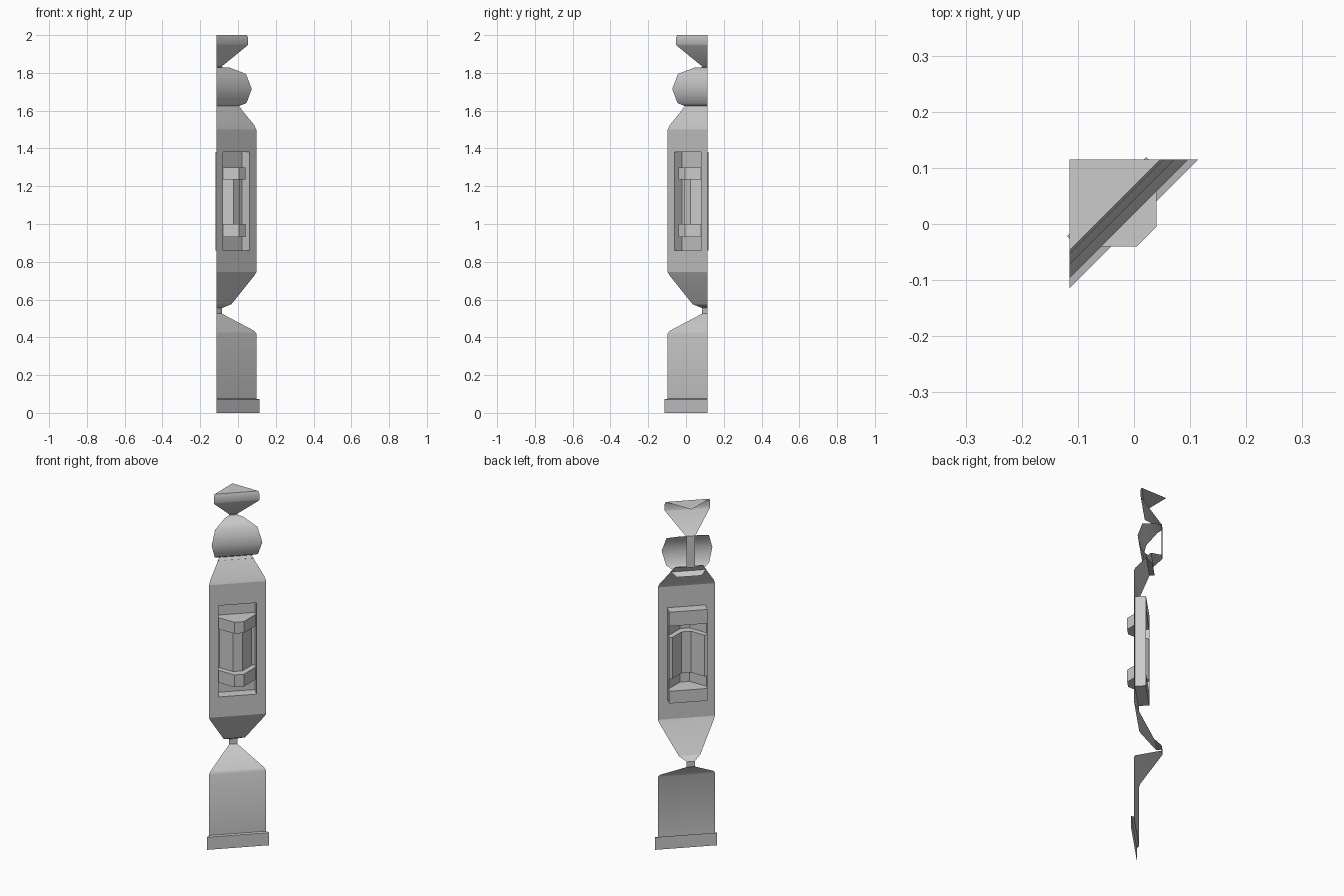
import bpy, bmesh, math

if "Cube" in bpy.data.objects:
    bpy.data.objects.remove(bpy.data.objects["Cube"])

S = math.sqrt(2)


def P(u, v, z):
    """u runs along the diagonal panel, v points outward from it."""
    return ((u + v) / S, (u - v) / S, z)


def build(name, quads, angle=30):
    bm = bmesh.new()
    for q in quads:
        bm.faces.new([bm.verts.new(P(*c)) for c in q])
    bmesh.ops.remove_doubles(bm, verts=bm.verts, dist=0.0002)
    bmesh.ops.dissolve_degenerate(bm, edges=bm.edges, dist=0.0001)
    me = bpy.data.meshes.new(name)
    bm.to_mesh(me)
    bm.free()
    ob = bpy.data.objects.new(name, me)
    bpy.context.collection.objects.link(ob)
    bpy.ops.object.select_all(action='DESELECT')
    ob.select_set(True)
    bpy.context.view_layer.objects.active = ob
    bpy.ops.object.shade_smooth_by_angle(angle=math.radians(angle))
    return ob


def side(r):
    """Half width and outward offset of a quarter facet of radius r."""
    return r / S, (r - 0.23) / S


def facet(profile):
    """One side of a four-sided turned shape from (radius, z) points."""
    quads = []
    for (r0, z0), (r1, z1) in zip(profile, profile[1:]):
        (a, va), (b, vb) = side(r0), side(r1)
        quads.append([(-a, va, z0), (a, va, z0), (b, vb, z1), (-b, vb, z1)])
    return quads


# plinth, lower post and thin neck
build("base_plinth", facet([(.23, 0), (.23, .072), (.212, .075)]))
build("lower_post", facet([(.212, .075), (.212, .42), (.2, .435), (.03, .525)]))
build("lower_neck", facet([(.03, .525), (.03, .555)]))

# main body, with a rectangular opening in its flat middle
R = .212
W, V = side(R)
us = [-W, -.1, .1, W]
zs = [.745, .86, 1.38, 1.50]
body = facet([(.03, .555), (.08, .575), (.2, .725), (R, .745)])
for i in range(3):
    for j in range(3):
        if (i, j) != (1, 1):
            body.append([(us[i], V, zs[j]), (us[i + 1], V, zs[j]),
                         (us[i + 1], V, zs[j + 1]), (us[i], V, zs[j + 1])])
body += facet([(R, 1.50), (.2, 1.525), (.122, 1.62)])
build("main_body", body)

# recess lining, back strips and projecting faceted insert, lofted in rows
B = -.069
rim = [(-.1, V), (-.1, V), (-.025, V), (.025, V), (.1, V), (.1, V)]
back = [(u, B) for u, _ in rim]
cap = [(-.1, B), (-.1, -.043), (-.025, .032), (.025, .032), (.1, -.043), (.1, B)]
core = [(-.1, B), (-.084, B), (-.025, -.01), (.025, -.01), (.084, B), (.1, B)]
rows = [(rim, .86), (back, .86), (back, .93), (cap, .93), (cap, 1.0), (core, 1.0),
        (core, 1.235), (cap, 1.235), (cap, 1.3), (back, 1.3), (back, 1.38), (rim, 1.38)]
quads = []
for (p, z0), (q, z1) in zip(rows, rows[1:]):
    for k in range(5):
        quads.append([(*p[k], z0), (*p[k + 1], z0), (*q[k + 1], z1), (*q[k], z1)])
build("recess_insert", quads)
build("recess_sides", [
    [(-.1, V, .86), (-.1, B, .86), (-.1, B, 1.38), (-.1, V, 1.38)],
    [(.1, B, .86), (.1, V, .86), (.1, V, 1.38), (.1, B, 1.38)]])

# small collar and inner stem behind the bulb
build("collar_and_stem", facet([(.09, 1.59), (.134, 1.61), (.1, 1.646),
                                (.03, 1.66), (.03, 1.84)]))

# bulb and flared top cap
build("bulb", facet([(.122, 1.625), (.16, 1.64), (.188, 1.715), (.157, 1.795),
                     (.07, 1.828), (.03, 1.83)]), 60)
build("top_cap", facet([(.03, 1.835), (.165, 1.945), (.169, 1.952), (.169, 1.985),
                        (.162, 2.0), (0, 2.0)]))
